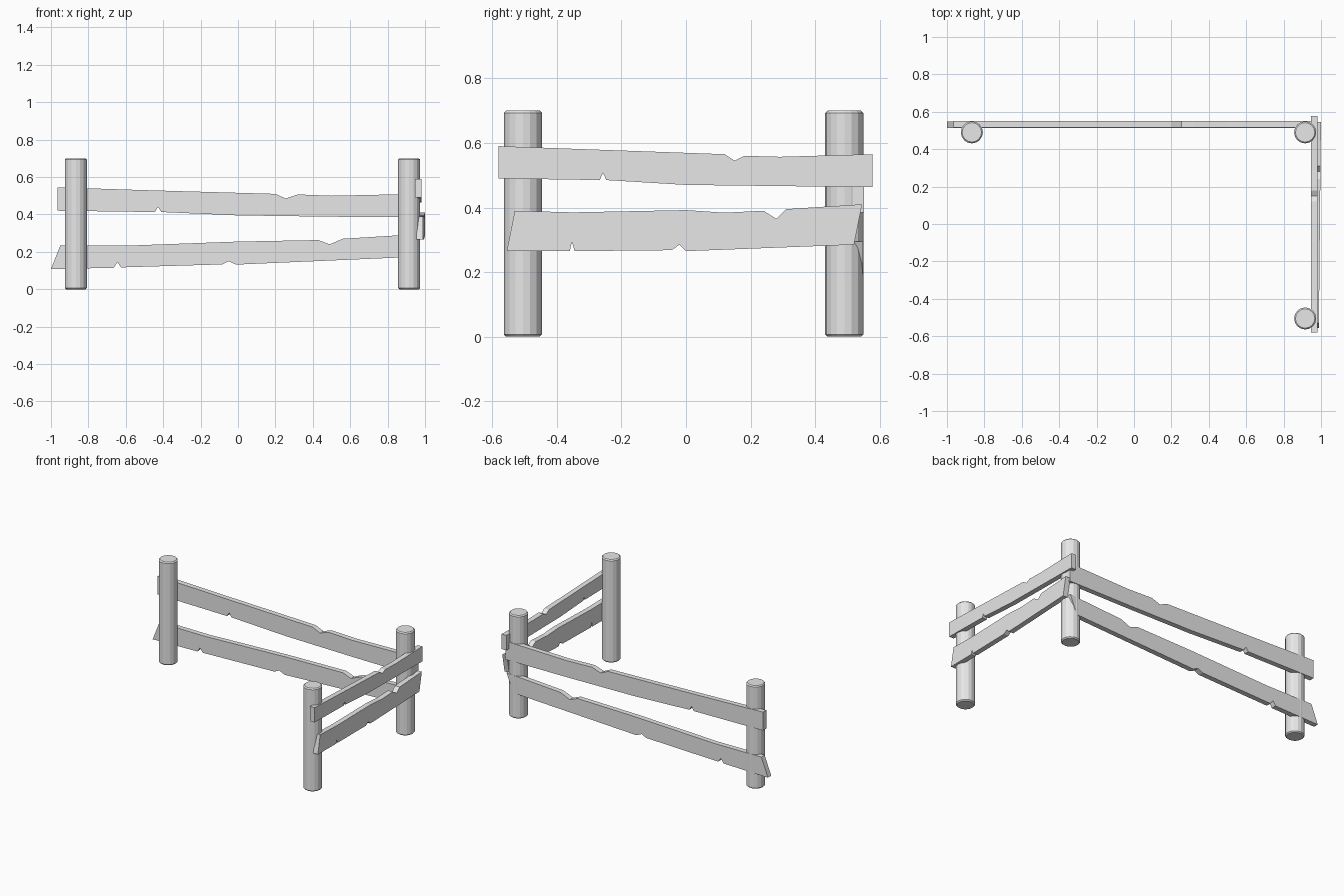
import bpy
import bmesh
import math
from mathutils import Matrix, Vector

if "Cube" in bpy.data.objects:
    bpy.data.objects.remove(bpy.data.objects["Cube"], do_unlink=True)

# One plain grey for all the timber
GREY = (0.8, 0.8, 0.8, 1.0)
timber = bpy.data.materials.new("plain_grey_timber")
timber.diffuse_color = GREY
timber.use_nodes = True
for node in timber.node_tree.nodes:
    if node.type == "BSDF_PRINCIPLED":
        node.inputs["Base Color"].default_value = GREY


def finish(bm, name, location):
    """Turn a bmesh into a named scene object."""
    bmesh.ops.recalc_face_normals(bm, faces=bm.faces)
    mesh = bpy.data.meshes.new(name)
    bm.to_mesh(mesh)
    bm.free()
    mesh.materials.append(timber)
    obj = bpy.data.objects.new(name, mesh)
    obj.location = location
    bpy.context.scene.collection.objects.link(obj)
    return obj


def make_post(name, x, y, radius=0.059, height=0.7):
    """Round post with a small chamfer on both end rims."""
    bm = bmesh.new()
    bmesh.ops.create_cone(bm, cap_ends=True, segments=16, radius1=radius,
                          radius2=radius, depth=height,
                          matrix=Matrix.Translation((0, 0, height / 2)))
    rims = [e for e in bm.edges
            if abs(e.verts[0].co.z - e.verts[1].co.z) < height / 2]
    bmesh.ops.bevel(bm, geom=rims, offset=0.007, segments=1, affect="EDGES")
    return finish(bm, name, (x, y, 0))


def make_plank(name, top, bottom, along, across, offset, thickness=0.035, skew=0.0):
    """Extrude a notched outline; top and bottom edges are (distance, z) pairs.

    Skew shifts the plank sideways by that amount per unit of length."""
    bm = bmesh.new()
    outline = list(top) + list(reversed(bottom))
    verts = [bm.verts.new(along * d + across * (skew * d) + Vector((0, 0, z)))
             for d, z in outline]
    face = bm.faces.new(verts)
    extruded = bmesh.ops.extrude_face_region(bm, geom=[face])
    moved = [g for g in extruded["geom"] if isinstance(g, bmesh.types.BMVert)]
    bmesh.ops.translate(bm, verts=moved, vec=across * thickness)
    return finish(bm, name, across * offset)


X_AXIS = Vector((1, 0, 0))
Y_AXIS = Vector((0, 1, 0))

# Posts: one at the corner and one at the far end of each run
make_post("corner_post", 0.915, 0.49)
make_post("back_run_end_post", -0.867, 0.49)
make_post("side_run_end_post", 0.915, -0.505)

# Back run, fixed to the rear of the posts
make_plank(
    "back_upper_plank",
    top=[(-0.965, 0.545), (-0.5, 0.53), (0.2, 0.51), (0.255, 0.485),
         (0.32, 0.507), (0.5, 0.5), (0.97, 0.51)],
    bottom=[(-0.965, 0.42), (-0.445, 0.413), (-0.428, 0.44), (-0.41, 0.413),
            (0, 0.395), (0.5, 0.388), (0.97, 0.385)],
    along=X_AXIS, across=Y_AXIS, offset=0.516)
make_plank(
    "back_lower_plank",
    top=[(-0.95, 0.235), (-0.6, 0.233), (0, 0.255), (0.43, 0.263),
         (0.49, 0.24), (0.56, 0.27), (0.965, 0.295)],
    bottom=[(-1, 0.108), (-0.665, 0.115), (-0.645, 0.145), (-0.625, 0.117),
            (-0.085, 0.133), (-0.05, 0.15), (-0.01, 0.132), (0.915, 0.172)],
    along=X_AXIS, across=Y_AXIS, offset=0.513)

# Side run, fixed to the outer side of the posts
make_plank(
    "side_upper_plank",
    top=[(-0.58, 0.59), (0.12, 0.565), (0.15, 0.545), (0.18, 0.56),
         (0.29, 0.557), (0.577, 0.565)],
    bottom=[(-0.58, 0.49), (-0.267, 0.485), (-0.257, 0.508), (-0.247, 0.485),
            (0, 0.47), (0.577, 0.463)],
    along=Y_AXIS, across=X_AXIS, offset=0.946)
make_plank(
    "side_lower_plank",
    top=[(-0.53, 0.39), (-0.35, 0.385), (0, 0.392), (0.12, 0.384),
         (0.24, 0.39), (0.28, 0.365), (0.31, 0.395), (0.545, 0.41)],
    bottom=[(-0.555, 0.265), (-0.36, 0.265), (-0.353, 0.295), (-0.345, 0.265),
            (-0.045, 0.268), (-0.02, 0.285), (0, 0.265), (0.52, 0.285)],
    along=Y_AXIS, across=X_AXIS, offset=0.959, skew=0.01)
